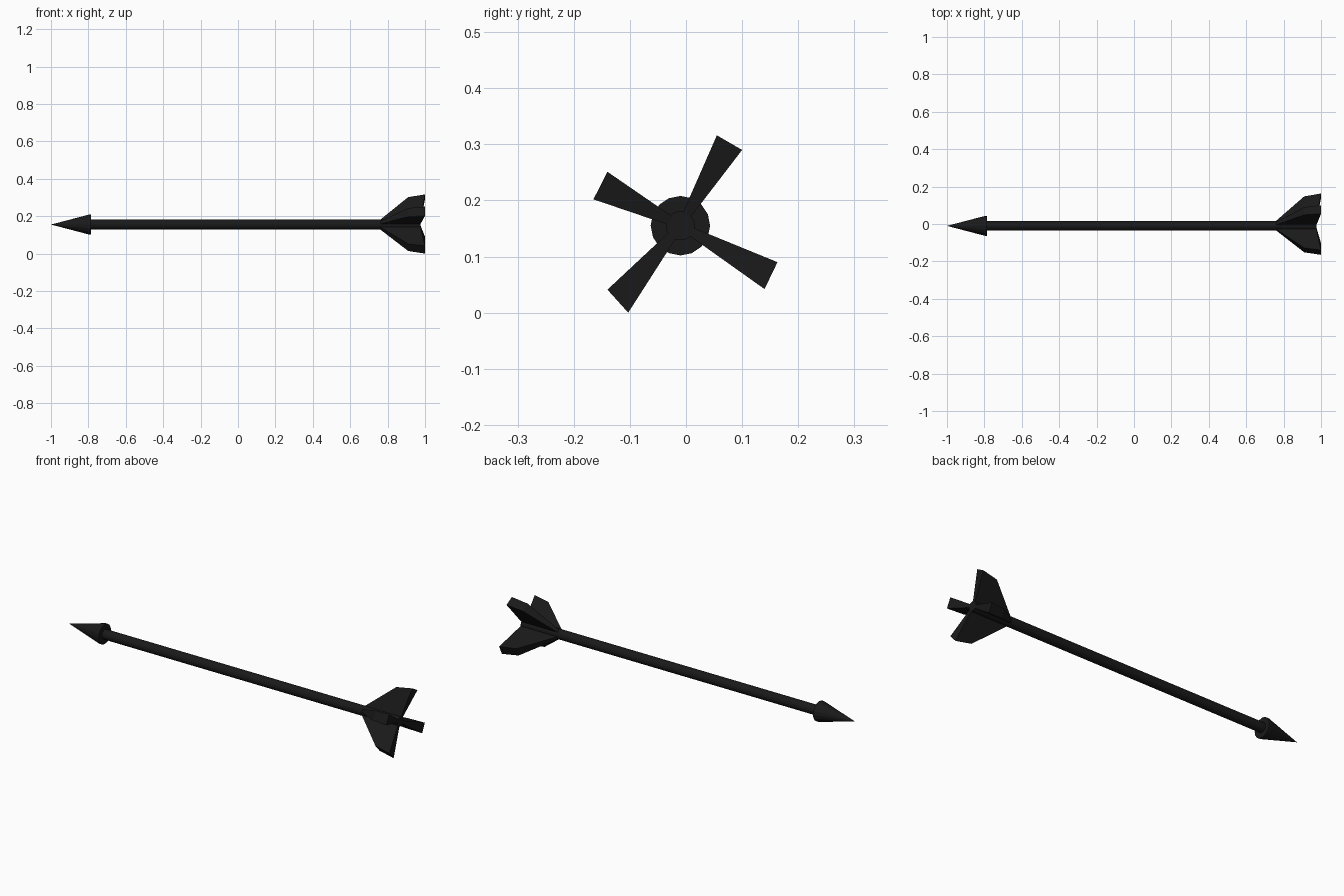
import bpy, bmesh, math

if "Cube" in bpy.data.objects:
    bpy.data.objects.remove(bpy.data.objects["Cube"])

AY, AZ = -0.01, 0.155   # axis of the shaft (runs along x)
black = bpy.data.materials.new("black")
black.diffuse_color = (0.01, 0.01, 0.01, 1)
black.use_nodes = True
black.node_tree.nodes["Principled BSDF"].inputs["Base Color"].default_value = black.diffuse_color


def finish(name, bm):
    bmesh.ops.recalc_face_normals(bm, faces=bm.faces)
    me = bpy.data.meshes.new(name)
    bm.to_mesh(me)
    bm.free()
    me.materials.append(black)
    ob = bpy.data.objects.new(name, me)
    bpy.context.collection.objects.link(ob)
    return ob


def lathe(name, profile, n=16):
    """Turn (x, radius) points around the shaft axis; radius 0 makes a tip."""
    bm = bmesh.new()
    rings = []
    for x, r in profile:
        if r == 0:
            rings.append([bm.verts.new((x, AY, AZ))] * n)
        else:
            rings.append([bm.verts.new((x, AY + r * math.cos(2 * math.pi * i / n),
                                        AZ + r * math.sin(2 * math.pi * i / n)))
                          for i in range(n)])
    for a, b in zip(rings, rings[1:]):
        for i in range(n):
            j = (i + 1) % n
            bm.faces.new(list(dict.fromkeys((a[i], a[j], b[j], b[i]))))
    for ring in (rings[0], rings[-1]):
        if len(set(ring)) == n:
            bm.faces.new(ring)
    return finish(name, bm)


def fin(name, tip_a, tip_b):
    """Wedge-thick fin: thin at the shaft, widening to its outer edge."""
    # (x, share of the way from axis to tip) around the fin outline
    outline = [(0.755, 0.12), (0.91, 0.91), (1.0, 1.0), (0.975, 0.12)]
    bm = bmesh.new()
    sides = []
    for t, o in ((tip_a, tip_b), (tip_b, tip_a)):
        # a little thickness remains at the root
        ry, rz = AY + (t[0] - o[0]) * 0.1, AZ + (t[1] - o[1]) * 0.1
        sides.append([bm.verts.new((x, ry + (t[0] - ry) * s, rz + (t[1] - rz) * s))
                      for x, s in outline])
    a, b = sides
    bm.faces.new(a)
    bm.faces.new(b[::-1])
    for i in range(4):
        j = (i + 1) % 4
        bm.faces.new((a[i], b[i], b[j], a[j]))
    return finish(name, bm)


# shaft
lathe("shaft", [(-0.80, 0.026), (0.975, 0.026)])
# pointed head with a small rim at its base
lathe("head", [(-1.0, 0), (-0.797, 0.053), (-0.787, 0.053), (-0.787, 0.02)])

# four fins, each given by the two corners (y, z) of its outer end
tips = [((0.055, 0.316), (0.10, 0.29)),
        ((-0.14, 0.251), (-0.165, 0.202)),
        ((-0.14, 0.041), (-0.103, 0.0)),
        ((0.163, 0.09), (0.14, 0.042))]
for k, (a, b) in enumerate(tips):
    fin(f"fin_{k + 1}", a, b)
